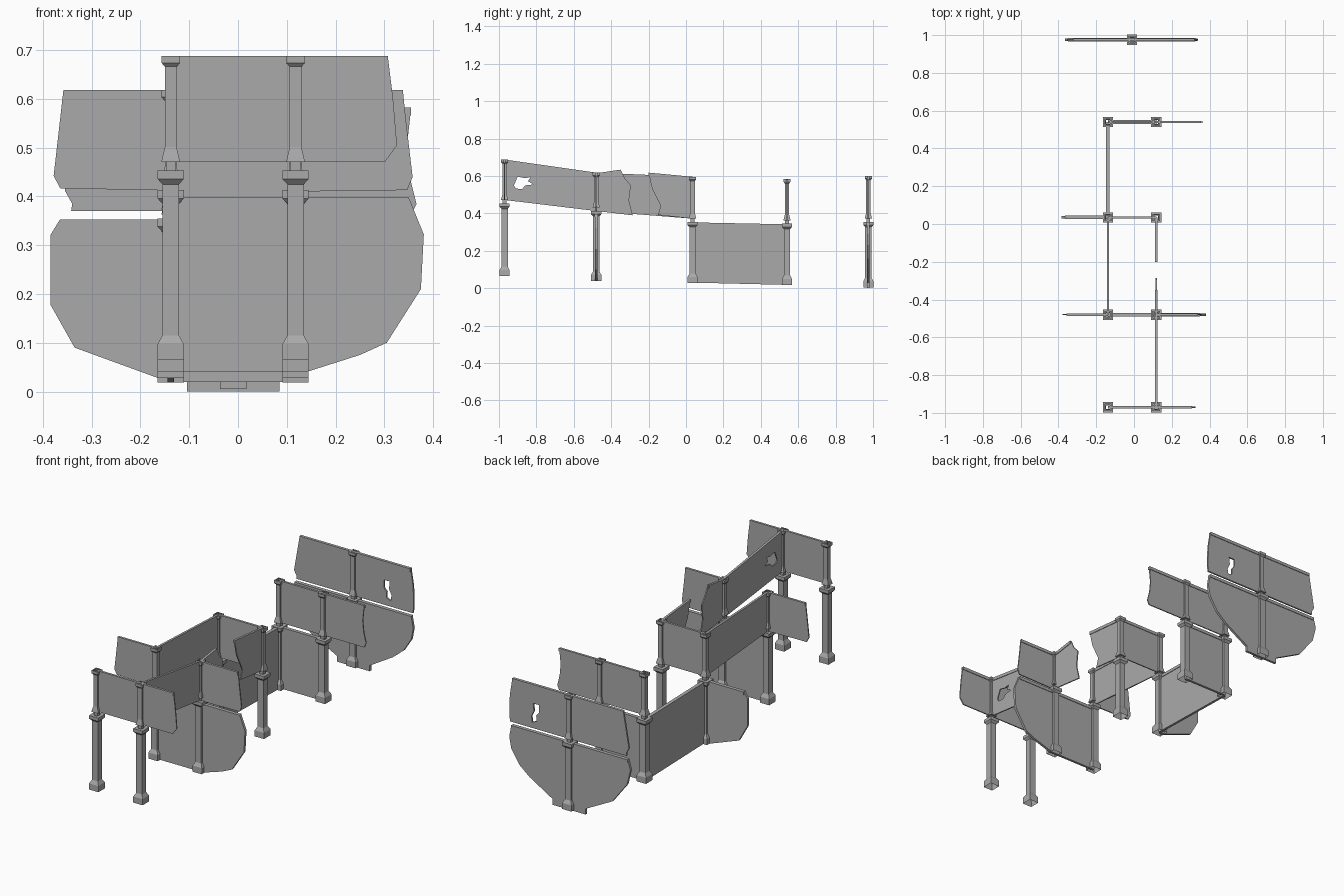
import bpy
import bmesh

cube = bpy.data.objects.get("Cube")
if cube:
    bpy.data.objects.remove(cube)

stone = bpy.data.materials.new("grey_stone")
stone.use_nodes = True
stone.diffuse_color = (0.4, 0.4, 0.4, 1)
stone.node_tree.nodes["Principled BSDF"].inputs["Base Color"].default_value = (0.4, 0.4, 0.4, 1)

L, R = -0.138, 0.118                        # the two post columns
FRONT, SECOND, THIRD, FOURTH, REAR = -0.97, -0.48, 0.035, 0.54, 0.975


def finish(name, bm):
    bmesh.ops.recalc_face_normals(bm, faces=bm.faces)
    mesh = bpy.data.meshes.new(name)
    bm.to_mesh(mesh)
    bm.free()
    mesh.materials.append(stone)
    obj = bpy.data.objects.new(name, mesh)
    bpy.context.collection.objects.link(obj)
    return obj


def square_tube(name, x, y, profile):
    """Hollow square post lofted from (half width, height) pairs."""
    bm = bmesh.new()
    rings = [[bm.verts.new((x + sx * w, y + sy * w, z))
              for sx, sy in ((-1, -1), (1, -1), (1, 1), (-1, 1))] for w, z in profile]
    for low, high in zip(rings, rings[1:]):
        for i in range(4):
            j = (i + 1) % 4
            bm.faces.new((low[i], low[j], high[j], high[i]))
    finish(name, bm)


def slab(name, axis, at, outline, thickness, hole=()):
    """Upright plate along x or y from an outline, with an optional ragged hole."""
    bm = bmesh.new()
    for loop in filter(None, (outline, hole)):
        vs = [bm.verts.new((u, at, z) if axis == "x" else (at, u, z)) for u, z in loop]
        for i, v in enumerate(vs):
            bm.edges.new((v, vs[(i + 1) % len(vs)]))
    bmesh.ops.triangle_fill(bm, edges=bm.edges[:], use_beauty=True)
    bmesh.ops.dissolve_limit(bm, angle_limit=0.01, verts=bm.verts[:], edges=bm.edges[:])
    obj = finish(name, bm)
    mod = obj.modifiers.new("thickness", "SOLIDIFY")
    mod.thickness = thickness
    mod.offset = 0


def wall(name, axis, at, outline, thickness, hole=()):
    """Plate with a thicker rail along its top edge (first two outline points)."""
    slab(name, axis, at, outline, thickness, hole)
    (u0, z0), (u1, z1) = outline[:2]
    rail = [(u0, z0), (u1, z1), (u1, z1 - 0.016), (u0, z0 - 0.016)]
    slab(name + "_rail", axis, at, rail, thickness + 0.006)


# Posts: lower column with plinth and cap, slimmer upper column above
rows = (("front", FRONT, (L, R), 0.065, 0.453, 0.688),
        ("second", SECOND, (L, R), 0.04, 0.413, 0.618),
        ("third", THIRD, (L, R), 0.028, 0.355, 0.596),
        ("fourth", FOURTH, (L, R), 0.018, 0.345, 0.583),
        ("rear", REAR, (-0.01,), 0.005, 0.355, 0.6))
for row, y, columns, base, cap, top in rows:
    for i, x in enumerate(columns):
        square_tube(f"{row}_lower_post_{i}", x, y, (
            (0.027, base), (0.027, base + 0.032), (0.017, base + 0.05), (0.017, cap - 0.028),
            (0.027, cap - 0.017), (0.027, cap), (0.011, cap)))
        foot = cap + 0.018
        square_tube(f"{row}_upper_post_{i}", x, y, (
            (0.01, cap), (0.01, foot), (0.019, foot), (0.017, foot + 0.01), (0.012, foot + 0.03),
            (0.012, top - 0.022), (0.019, top - 0.014), (0.019, top), (0.012, top)))

THIN, THICK = 0.006, 0.013

# Upper walls running across
wall("front_upper_wall", "x", FRONT, [(L, 0.688), (0.307, 0.688), (0.318, 0.6), (0.326, 0.505),
     (0.302, 0.472), (L, 0.472)], THIN)
wall("second_upper_wall_right", "x", SECOND, [(-0.358, 0.618), (L, 0.618), (L, 0.413),
     (-0.364, 0.416), (-0.378, 0.442)], THIN)
wall("second_upper_wall_left", "x", SECOND, [(R, 0.618), (0.338, 0.618), (0.345, 0.55),
     (0.358, 0.44), (0.347, 0.413), (R, 0.41)], THIN)
wall("third_upper_wall", "x", THIRD, [(L, 0.596), (R, 0.596), (R, 0.372), (L, 0.372)], THIN)
wall("fourth_upper_wall", "x", FOURTH, [(L, 0.582), (0.355, 0.582), (0.346, 0.5), (0.352, 0.44),
     (0.366, 0.385), (0.355, 0.362), (L, 0.362)], THIN)
wall("rear_upper_wall", "x", REAR, [(-0.322, 0.6), (0.32, 0.6), (0.335, 0.51), (0.338, 0.4),
     (0.333, 0.37), (-0.342, 0.37), (-0.34, 0.385), (-0.355, 0.412)], THIN + 0.003,
     [(0.165, 0.5), (0.2, 0.5), (0.195, 0.46), (0.21, 0.43), (0.205, 0.4), (0.18, 0.41),
      (0.182, 0.44), (0.165, 0.46)])

# Upper walls running front to back
wall("left_front_upper_wall", "y", R, [(FRONT, 0.688), (SECOND, 0.618), (SECOND, 0.413),
     (FRONT, 0.472)], THIN,
     [(-0.92, 0.55), (-0.9, 0.597), (-0.86, 0.588), (-0.83, 0.595), (-0.845, 0.573),
      (-0.815, 0.555), (-0.86, 0.55), (-0.875, 0.53), (-0.91, 0.533)])
wall("left_broken_wall_front", "y", R, [(SECOND, 0.615), (-0.35, 0.634), (-0.325, 0.585),
     (-0.295, 0.55), (-0.305, 0.47), (-0.285, 0.39), (SECOND, 0.413)], THIN)
wall("left_broken_wall_back", "y", R, [(-0.2, 0.618), (THIRD, 0.596), (THIRD, 0.372),
     (-0.15, 0.392), (-0.135, 0.44), (-0.18, 0.53), (-0.19, 0.57)], THIN)
wall("right_upper_wall", "y", L, [(SECOND, 0.618), (THIRD, 0.596), (THIRD, 0.372),
     (SECOND, 0.413)], THIN)

# Lower walls, some with worn rounded ends
wall("second_lower_wall", "x", SECOND, [(L, 0.398), (0.35, 0.398), (0.381, 0.322), (0.375, 0.21),
     (0.305, 0.1), (0.25, 0.075), (0.14, 0.04), (L, 0.04)], THICK)
wall("third_lower_wall", "x", THIRD, [(-0.365, 0.353), (L, 0.353), (L, 0.028), (-0.165, 0.028),
     (-0.335, 0.09), (-0.384, 0.177), (-0.384, 0.322)], THICK)
wall("fourth_lower_wall", "x", FOURTH, [(L, 0.342), (R, 0.342), (R, 0.02), (L, 0.02)], THICK)
wall("right_lower_wall", "y", L, [(THIRD, 0.352), (FOURTH, 0.342), (FOURTH, 0.018),
     (THIRD, 0.03)], THICK)
wall("rear_lower_wall", "x", REAR, [(-0.35, 0.353), (0.325, 0.353), (0.337, 0.29), (0.325, 0.23),
     (0.28, 0.16), (0.22, 0.11), (0.085, 0.03), (0.085, 0), (-0.105, 0), (-0.105, 0.03),
     (-0.26, 0.11), (-0.345, 0.22), (-0.365, 0.3)], THICK)
